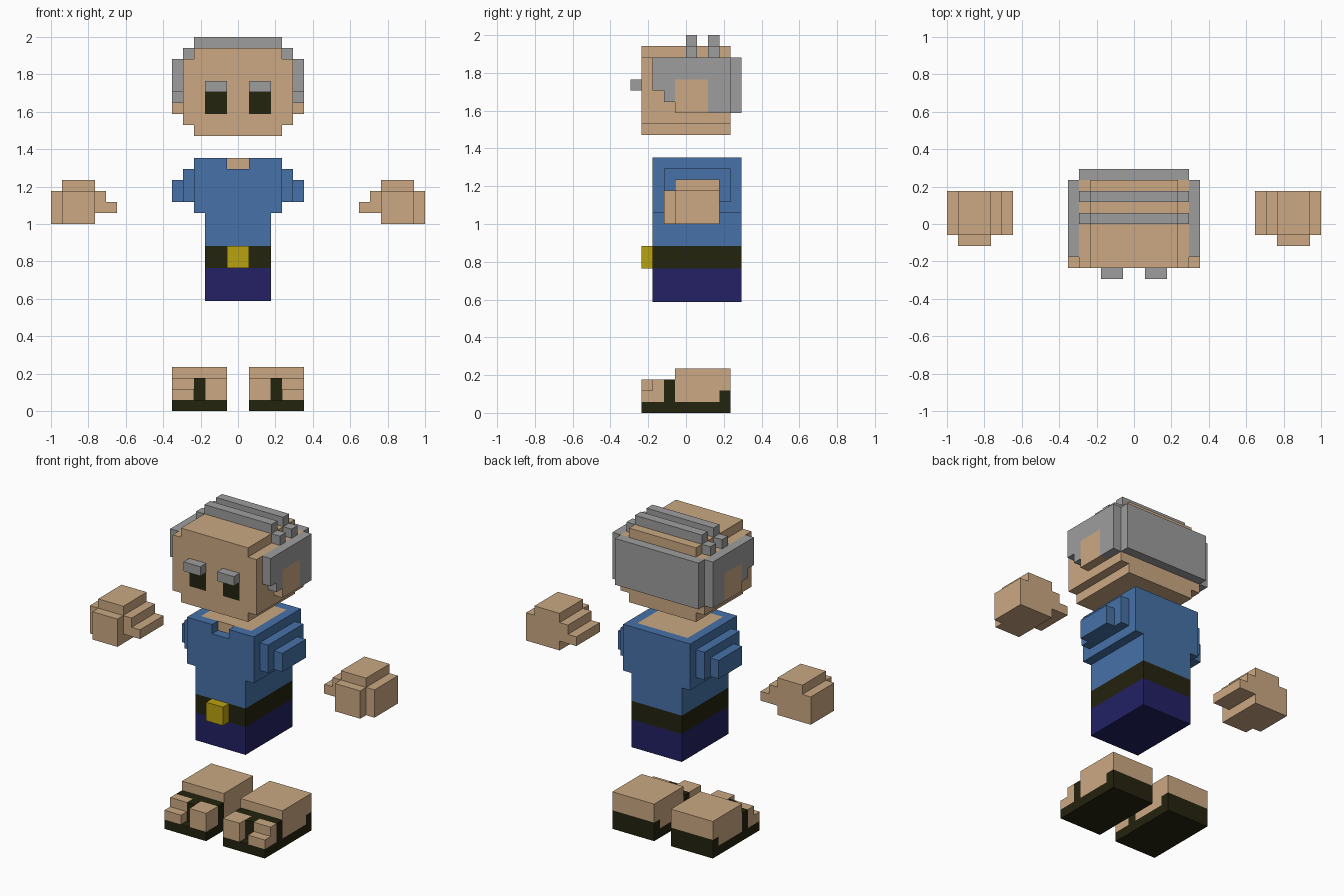
import bpy, bmesh
from mathutils import Vector

if "Cube" in bpy.data.objects:
    bpy.data.objects.remove(bpy.data.objects["Cube"])

U = 1 / 17  # size of one block unit


def srgb(r, g, b):
    lin = lambda v: v / 12.92 if v <= 0.04045 else ((v + 0.055) / 1.055) ** 2.4
    return (lin(r / 255), lin(g / 255), lin(b / 255), 1)


COLOURS = {
    "skin": srgb(203, 169, 130), "grey hair": srgb(158, 158, 158),
    "shirt blue": srgb(70, 113, 168), "navy": srgb(35, 33, 100),
    "black leather": srgb(36, 35, 15), "gold": srgb(186, 162, 16),
}
MATS = {}
for mat_name, rgba in COLOURS.items():
    MATS[mat_name] = bpy.data.materials.new(mat_name)
    MATS[mat_name].diffuse_color = rgba


def cells(box):
    x0, x1, y0, y1, z0, z1 = box
    return {(x, y, z) for x in range(x0, x1) for y in range(y0, y1) for z in range(z0, z1)}


def solid(name, boxes, paint, cut=(), side=1):
    """Merge unit-grid boxes into one closed skin; paint is a colour or a rule(cell centre, normal)."""
    flip = lambda b: b if side > 0 else (-b[1], -b[0], *b[2:])
    filled = set().union(*(cells(flip(b)) for b in boxes))
    for b in cut:
        filled -= cells(flip(b))
    bm, verts, used = bmesh.new(), {}, []
    for cell in sorted(filled):
        centre = Vector(cell) + Vector((0.5, 0.5, 0.5))
        for axis in range(3):
            for sign in (-1, 1):
                n = Vector((0, 0, 0))
                n[axis] = sign
                if tuple(int(c + d) for c, d in zip(cell, n)) in filled:
                    continue
                a, b = Vector((0, 0, 0)), Vector((0, 0, 0))
                a[(axis + 1) % 3], b[(axis + 2) % 3] = 0.5, 0.5
                ring = [-a - b, a - b, a + b, b - a][::sign]
                corners = []
                for r in ring:
                    p = centre + n * 0.5 + r
                    key = tuple(round(v) for v in p)
                    if key not in verts:
                        verts[key] = bm.verts.new(p * U)
                    corners.append(verts[key])
                colour = paint if isinstance(paint, str) else paint(centre, n)
                if colour not in used:
                    used.append(colour)
                bm.faces.new(corners).material_index = used.index(colour)
    bmesh.ops.dissolve_limit(bm, angle_limit=0.01, verts=bm.verts[:], edges=bm.edges[:],
                             delimit={'MATERIAL'})
    bmesh.ops.triangulate(bm, faces=[f for f in bm.faces if len(f.verts) > 4])
    mesh = bpy.data.meshes.new(name)
    bm.to_mesh(mesh)
    bm.free()
    for colour in used:
        mesh.materials.append(MATS[colour])
    obj = bpy.data.objects.new(name, mesh)
    bpy.context.collection.objects.link(obj)
    return obj


# Head with painted eyes
def head_paint(c, n):
    eye = n.y < 0 and 1 < abs(c.x) < 3 and 27 < c.z < 29
    return "black leather" if eye else "skin"


solid("head", [(-4, 4, -4, 4, 25, 33), (-5, 5, -4, 4, 26, 32)], head_paint)

# Hair: back plate and two strands combed over the top
solid("back_hair", [(-5, 5, 4, 5, 27, 32)], "grey hair")
for i, y in enumerate((0, 2)):
    solid(f"hair_strand_{i + 1}", [(-5, 5, y, y + 1, 32, 33), (-4, 4, y, y + 1, 33, 34)],
          "grey hair", cut=[(-4, 4, y, y + 1, 32, 33)])


# Side hair holds a painted ear
def ear_paint(c, n):
    return "skin" if -1 < c.y < 2 and c.z < 30 else "grey hair"


# Sandal: sole, heel cup, strap and toe divider are dark
def foot_paint(c, n):
    dark = (c.z < 1 or (c.y > 3 and c.z < 2) or -2 < c.y < -1
            or (c.y < -2 and 3 < abs(c.x) < 4))
    return "black leather" if dark else "skin"


# Paired parts
for s, label in ((1, "right"), (-1, "left")):
    solid(f"{label}_side_hair", [(5, 6, -1, 4, 27, 32), (5, 6, -2, 4, 28, 32),
                                 (5, 6, -3, 4, 29, 32)], ear_paint, side=s)
    solid(f"{label}_eyebrow", [(1, 3, -5, -4, 29, 30)], "grey hair", side=s)
    solid(f"{label}_sleeve", [(4, 5, -2, 4, 19, 22), (5, 6, -1, 3, 19, 21)],
          "shirt blue", side=s)
    # palm, knuckles, outer edge and stepped thumb
    solid(f"{label}_hand", [(13, 16, -1, 3, 17, 21), (13, 16, -2, -1, 17, 20),
                            (16, 17, -1, 3, 17, 20), (12, 13, -1, 3, 18, 20),
                            (11, 12, -1, 3, 18, 19)], "skin", side=s)
    # sole, heel block, instep, big toe and small toe
    solid(f"{label}_foot", [(1, 6, -4, 4, 0, 1), (1, 6, -1, 4, 1, 4), (1, 6, -3, -1, 1, 3),
                            (1, 3, -4, -3, 1, 3), (4, 6, -4, -3, 1, 2)], foot_paint, side=s)


# Shirt with a collar notch and bare neck opening
def shirt_paint(c, n):
    neck = n.z > 0 and c.z > 22 and abs(c.x) < 3 and -2 < c.y < 4
    notch = n.y < 0 and abs(c.x) < 1 and c.z > 22
    return "skin" if neck or notch else "shirt blue"


solid("shirt", [(-3, 3, -3, 5, 15, 18), (-4, 4, -3, 5, 18, 23)], shirt_paint,
      cut=[(-1, 1, -3, -2, 22, 23)])

# Belt, buckle and trousers
solid("belt", [(-3, 3, -3, 5, 13, 15)], "black leather")
solid("buckle", [(-1, 1, -4, -3, 13, 15)], "gold")
solid("trousers", [(-3, 3, -3, 5, 10, 13)], "navy")

for m in bpy.data.materials:
    if m.users and not m.is_grease_pencil:
        m.use_nodes = True
        m.node_tree.nodes["Principled BSDF"].inputs["Base Color"].default_value = m.diffuse_color
